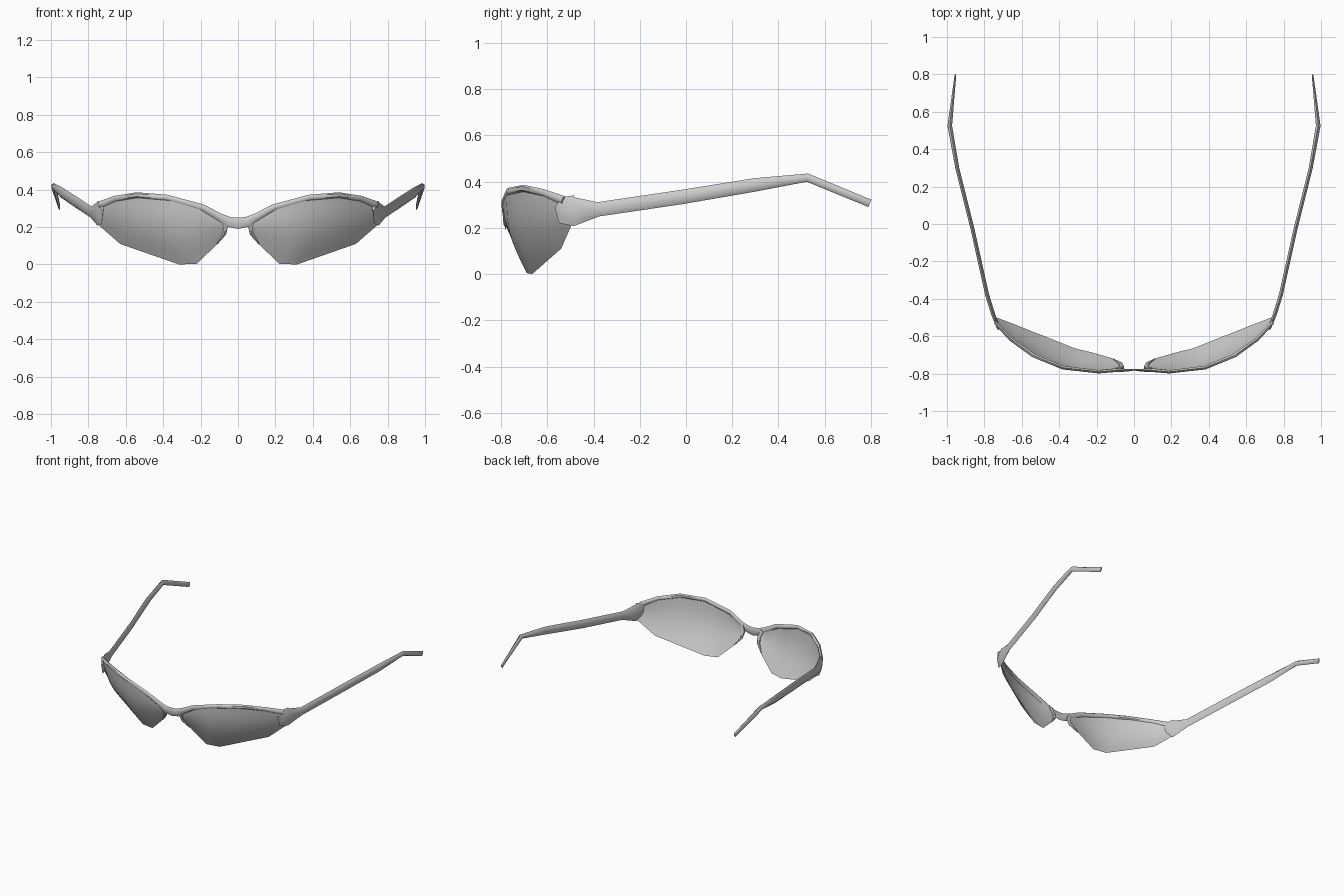
import bpy
import math
from mathutils import Vector

cube = bpy.data.objects.get("Cube")
if cube:
    bpy.data.objects.remove(cube, do_unlink=True)


def make_material(name, grey):
    mat = bpy.data.materials.new(name)
    mat.use_nodes = True
    color = (grey, grey, grey, 1)
    mat.diffuse_color = color
    mat.node_tree.nodes["Principled BSDF"].inputs["Base Color"].default_value = color
    return mat


grey = make_material("plain grey", 0.6)


def make_object(name, verts, faces, angle):
    """Mesh of the left half, mirrored to the right."""
    mesh = bpy.data.meshes.new(name)
    mesh.from_pydata(verts, [], faces)
    mesh.materials.append(grey)
    obj = bpy.data.objects.new(name, mesh)
    bpy.context.collection.objects.link(obj)
    bpy.ops.object.select_all(action="DESELECT")
    obj.select_set(True)
    bpy.context.view_layer.objects.active = obj
    bpy.ops.object.shade_smooth_by_angle(angle=math.radians(angle))
    mirror = obj.modifiers.new("Mirror", "MIRROR")
    mirror.merge_threshold = 0.001
    return obj


def sweep(name, rings, ref, open_start=False, sides=6):
    """Tapered tube through rings of (x, y, z, width, height)."""
    points = [Vector(r[:3]) for r in rings]
    verts, faces = [], []
    last = len(rings) - 1
    for i, (p, r) in enumerate(zip(points, rings)):
        tangent = (points[min(i + 1, last)] - points[max(i - 1, 0)]).normalized()
        if open_start and i == 0:
            tangent = Vector((1, 0, 0))
        u = tangent.cross(ref).normalized()
        v = u.cross(tangent)
        for k in range(sides):
            a = math.tau * k / sides
            verts.append(p + u * r[3] / 2 * math.sin(a) + v * r[4] / 2 * math.cos(a))
    for i in range(last):
        for k in range(sides):
            a, b = i * sides + k, i * sides + (k + 1) % sides
            faces.append((a, b, b + sides, a + sides))
    if not open_start:
        faces.append(tuple(reversed(range(sides))))
    faces.append(tuple(range(last * sides, (last + 1) * sides)))
    return make_object(name, verts, faces, 50)


UP, BACK = Vector((0, 0, 1)), Vector((0, 1, 0))

# Lenses: bulged sheets between an upper and a lower edge
upper = [(.09, -.772, .245), (.2, -.792, .30), (.36, -.775, .35),
         (.53, -.708, .368), (.65, -.62, .35), (.74, -.53, .31)]
lower = [(.068, -.755, .17), (.11, -.72, .11), (.22, -.688, .004),
         (.315, -.665, 0), (.63, -.54, .11), (.745, -.496, .21)]
rows = 6
verts, faces = [], []
for c, (top, bottom) in enumerate(zip(upper, lower)):
    bulge = .035 * math.sin(math.pi * c / (len(upper) - 1))
    for r in range(rows + 1):
        t = r / rows
        p = Vector(top).lerp(Vector(bottom), t)
        p += Vector((.45, -.9, 0)) * bulge * math.sin(math.pi * t)
        verts.append(p)
for c in range(len(upper) - 1):
    for r in range(rows):
        a = c * (rows + 1) + r
        faces.append((a, a + 1, a + rows + 2, a + rows + 1))
make_object("lenses", verts, faces, 60)

# Bridge and brow bar
sweep("brow_bar", [
    (0, -.78, .22, .008, .06), (.05, -.782, .228, .018, .055),
    (.10, -.782, .255, .022, .04), (.19, -.79, .305, .02, .034),
    (.38, -.768, .358, .022, .03), (.54, -.702, .371, .024, .03),
    (.66, -.615, .352, .022, .03), (.74, -.53, .318, .02, .04)],
    UP, open_start=True)

# Nose rims hugging the inner edge of each lens
sweep("nose_rims", [
    (.085, -.775, .25, .03, .022), (.066, -.765, .205, .028, .024),
    (.072, -.748, .165, .022, .022), (.112, -.722, .11, .006, .008)], BACK)

# Flared end pieces running into the side arms
sweep("side_arms", [
    (.728, -.55, .31, .016, .06), (.74, -.515, .28, .022, .14),
    (.752, -.485, .27, .024, .125), (.785, -.38, .28, .024, .062),
    (.865, -.02, .333, .024, .062), (.945, .30, .386, .024, .058),
    (.985, .525, .417, .028, .036), (.955, .795, .306, .01, .034)], UP)
